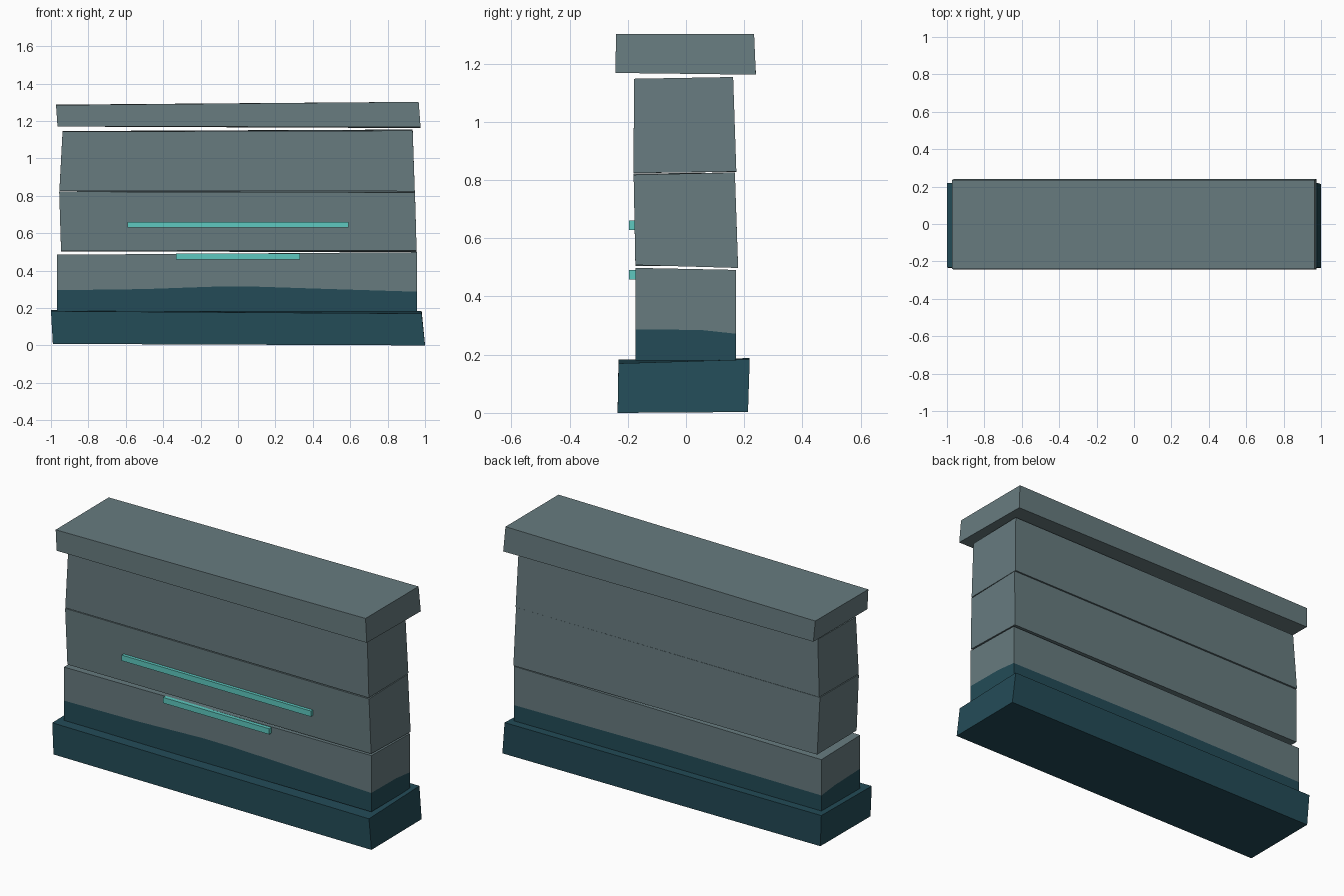
import bpy, bmesh

if "Cube" in bpy.data.objects:
    bpy.data.objects.remove(bpy.data.objects["Cube"])


def material(name, rgb):
    m = bpy.data.materials.new(name)
    m.diffuse_color = (*rgb, 1)
    m.use_nodes = True
    m.node_tree.nodes["Principled BSDF"].inputs["Base Color"].default_value = m.diffuse_color
    return m


stone = material("grey_stone", (0.136, 0.198, 0.212))
teal = material("dark_teal", (0.0168, 0.0704, 0.095))
glow = material("bright_cyan", (0.112, 0.584, 0.527))


def loft(name, rings, mats):
    """Stack of closed rings (counter-clockwise from above), one material per band."""
    bm = bmesh.new()
    loops = [[bm.verts.new(p) for p in ring] for ring in rings]
    n = len(loops[0])
    bm.faces.new(loops[0][::-1])
    for band, (a, b) in enumerate(zip(loops, loops[1:])):
        for i in range(n):
            j = (i + 1) % n
            bm.faces.new((a[i], a[j], b[j], b[i])).material_index = band
    bm.faces.new(loops[-1]).material_index = len(mats) - 1
    bmesh.ops.recalc_face_normals(bm, faces=bm.faces)
    me = bpy.data.meshes.new(name)
    bm.to_mesh(me)
    bm.free()
    for m in mats:
        me.materials.append(m)
    ob = bpy.data.objects.new(name, me)
    bpy.context.collection.objects.link(ob)


def ring(x0, x1, y0, y1, zs):
    """Rectangle with heights at front left, front right, back right, back left."""
    return [(x, y, z) for (x, y), z in
            zip(((x0, y0), (x1, y0), (x1, y1), (x0, y1)), zs)]


def block(name, bottom, top, mat):
    loft(name, [ring(*bottom), ring(*top)], [mat])


# Plinth and the slightly crooked stone courses
block("plinth", (-0.99, 1.0, -0.235, 0.213, (0.008, 0, 0.003, 0.01)),
      (-1.0, 0.982, -0.232, 0.219, (0.183, 0.17, 0.184, 0.188)), teal)
block("middle_course", (-0.946, 0.955, -0.174, 0.179, (0.505, 0.508, 0.498, 0.503)),
      (-0.956, 0.946, -0.18, 0.168, (0.822, 0.818, 0.826, 0.824)), stone)
block("upper_course", (-0.955, 0.945, -0.18, 0.173, (0.826, 0.824, 0.829, 0.828)),
      (-0.938, 0.934, -0.179, 0.162, (1.143, 1.148, 1.154, 1.146)), stone)
block("cap_stone", (-0.965, 0.976, -0.243, 0.24, (1.17, 1.168, 1.162, 1.17)),
      (-0.973, 0.966, -0.24, 0.234, (1.285, 1.302, 1.302, 1.287)), stone)

# Lower course with a wavy waterline of dark teal: (x, y, waterline height)
outline = [(-0.968, -0.174, 0.295), (-0.5, -0.174, 0.301), (-0.1, -0.174, 0.315),
           (0.1, -0.174, 0.314), (0.5, -0.174, 0.301), (0.956, -0.174, 0.287),
           (0.956, 0.05, 0.285), (0.956, 0.172, 0.272),
           (0, 0.172, 0.28), (-0.968, 0.172, 0.275), (-0.968, 0.05, 0.288)]
loft("lower_course", [[(x, y, 0.18) for x, y, z in outline],
                      outline,
                      [(x, y, 0.488 + 0.007 * x - 0.02 * y) for x, y, z in outline]],
     [teal, stone])

# Glowing strips on the front
for name, half, z in (("upper_light_strip", 0.592, 0.645), ("lower_light_strip", 0.332, 0.475)):
    block(name, (-half, half, -0.195, -0.172, (z - 0.016,) * 4),
          (-half, half, -0.195, -0.172, (z + 0.016,) * 4), glow)
